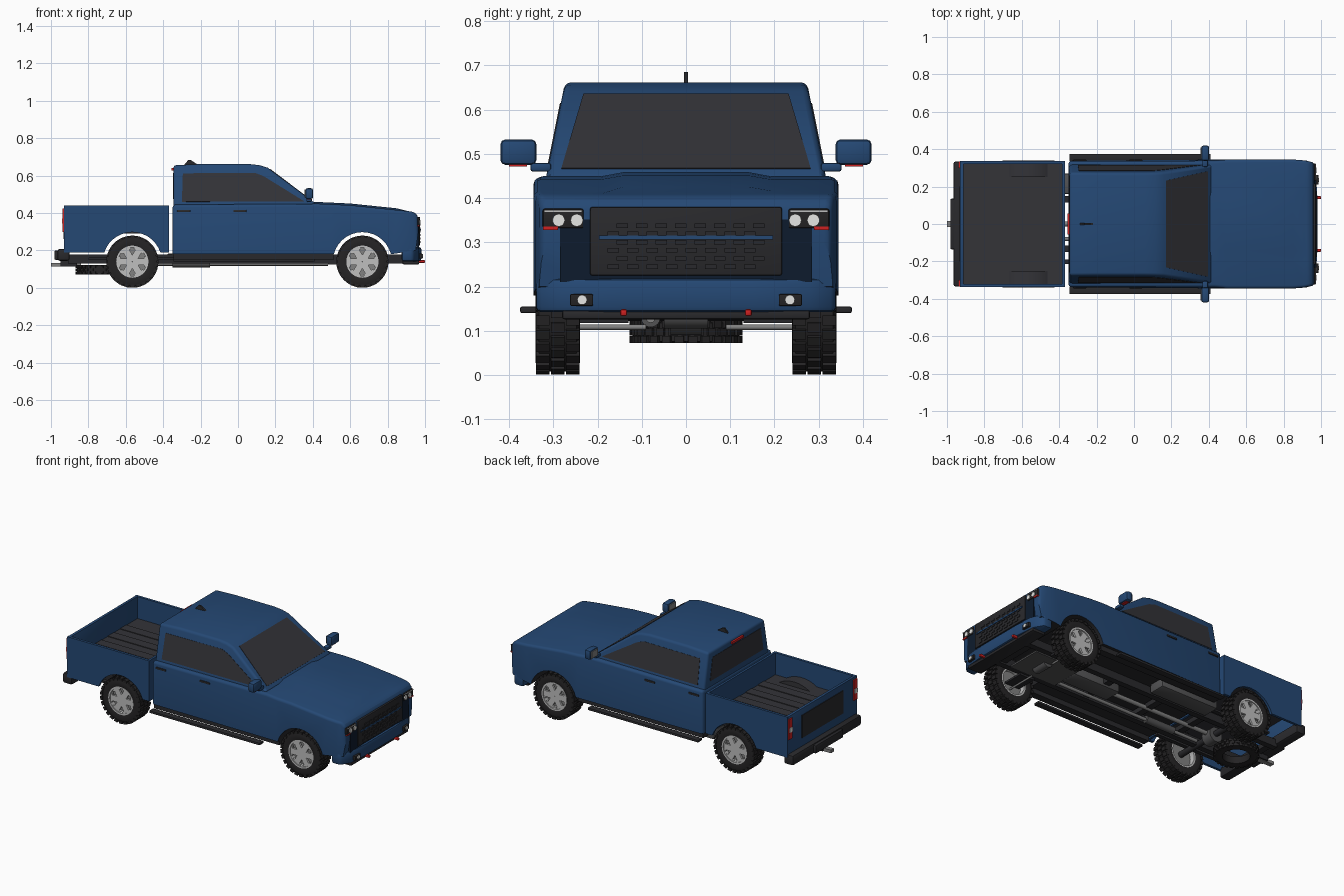
import bpy, bmesh, math
from mathutils import Matrix, Vector

cube = bpy.data.objects.get("Cube")
if cube:
    bpy.data.objects.remove(cube)


def material(name, r, g, b):
    m = bpy.data.materials.new(name)
    m.use_nodes = True
    m.diffuse_color = (r, g, b, 1)
    for node in m.node_tree.nodes:
        if node.type == 'BSDF_PRINCIPLED':
            node.inputs["Base Color"].default_value = (r, g, b, 1)
            node.inputs["Roughness"].default_value = 0.5
    return m


BLUE = material("blue paint", .018, .065, .175)
NAVY = material("deep navy", .004, .011, .026)
TRIM = material("black trim", .022, .022, .025)
GLASS = material("tinted glass", .033, .033, .039)
RUBBER = material("tyre rubber", .018, .017, .018)
STEEL = material("chassis steel", .085, .085, .088)
METAL = material("brushed metal", .22, .22, .22)
SILVER = material("silver alloy", .52, .52, .52)
RED = material("red", .62, .015, .015)
WHITE = material("lamp white", .8, .8, .78)


def add(name, mesh, loc=(0, 0, 0), rot=(0, 0, 0)):
    ob = bpy.data.objects.new(name, mesh)
    ob.location, ob.rotation_euler = loc, rot
    bpy.context.scene.collection.objects.link(ob)
    return ob


def to_mesh(bm, name, *mats, bevel=0, seg=2, above=-9):
    # Round the sharp edges above a height, then smooth only the shallow angles
    bmesh.ops.recalc_face_normals(bm, faces=bm.faces)
    if bevel:
        sharp = [e for e in bm.edges if e.calc_face_angle(0) > .6
                 and (e.verts[0].co.z + e.verts[1].co.z) / 2 > above]
        bmesh.ops.bevel(bm, geom=sharp, offset=bevel, segments=seg, profile=.5,
                        affect='EDGES', clamp_overlap=True)
    bm.normal_update()
    for f in bm.faces:
        f.smooth = True
        if len(mats) > 1 and f.normal.z < -.2:
            f.material_index = 1
    for e in bm.edges:
        e.smooth = e.calc_face_angle(0) < .6
    mesh = bpy.data.meshes.new(name)
    bm.to_mesh(mesh)
    bm.free()
    for m in mats:
        mesh.materials.append(m)
    return mesh


def loft(a, b):
    bm = bmesh.new()
    va, vb = [bm.verts.new(p) for p in a], [bm.verts.new(p) for p in b]
    bm.faces.new(va)
    bm.faces.new(vb[::-1])
    for i in range(len(va)):
        j = (i + 1) % len(va)
        bm.faces.new((va[i], vb[i], vb[j], va[j]))
    return bm


def prism(name, pts, lo, hi, mat, axis='y', bevel=0):
    def place(p, d):
        return (p[0], d, p[1]) if axis == 'y' else (p[0], p[1], d)
    bm = loft([place(p, lo) for p in pts], [place(p, hi) for p in pts])
    return add(name, to_mesh(bm, name, mat, bevel=bevel))


def plate(name, pts, mat, thick=.004):
    pts = [Vector(p) for p in pts]
    n = (pts[1] - pts[0]).cross(pts[2] - pts[0]).normalized() * thick / 2
    return add(name, to_mesh(loft([p + n for p in pts], [p - n for p in pts]), name, mat))


def box(name, x, y, z, mat, bevel=0, both=False):
    for s in ((1, -1) if both else (1,)):
        bm = bmesh.new()
        bmesh.ops.create_cube(bm, size=1)
        for v in bm.verts:
            v.co = [r[0] if c < 0 else r[1] for c, r in zip(v.co, (x, y, z))]
            v.co.y *= s
        add(name, to_mesh(bm, name, mat, bevel=bevel))


def cyl(name, c, r, length, axis, mat, sides=24, both=False):
    rot = {'x': (0, math.pi / 2, 0), 'y': (math.pi / 2, 0, 0), 'z': (0, 0, 0)}[axis]
    for s in ((1, -1) if both else (1,)):
        bm = bmesh.new()
        bmesh.ops.create_cone(bm, cap_ends=True, segments=sides, radius1=r, radius2=r, depth=length)
        add(name, to_mesh(bm, name, mat), (c[0], c[1] * s, c[2]), rot)


def arch(cx, base, r=.158, n=14):
    a0 = math.asin((base - .14) / r)
    angles = [math.pi - a0 - (math.pi - 2 * a0) * i / n for i in range(n + 1)]
    return [(cx + r * math.cos(a), .14 + r * math.sin(a)) for a in angles]


REAR, FRONT = -.565, .665

# Lower body with open front arches, wider fenders and a raised hood centre
profile = ([(-.35, .18)] + arch(FRONT, .18) +
           [(.95, .2), (.965, .3), (.963, .385), (.94, .407), (.6, .442), (.43, .45), (-.35, .445)])
bm = loft([(x, -.338, z) for x, z in profile], [(x, .338, z) for x, z in profile])
cuts = [((x, 0, 0), (1, 0, 0)) for x in (.5, .85, .91)]
cuts += [((0, y, 0), (0, 1, 0)) for y in (-.19, -.14, .14, .19)]
for point, normal in cuts:
    bmesh.ops.bisect_plane(bm, geom=bm.verts[:] + bm.edges[:] + bm.faces[:],
                           plane_co=point, plane_no=normal)
for v in bm.verts:
    if v.co.z > .4 and .42 < v.co.x < .87 and abs(v.co.y) < .15:
        v.co.z += .009
    if v.co.x > .49:
        v.co.y *= 1.02
    if v.co.x > .85:
        v.co.y *= 1 - .05 * ((v.co.x - .85) / .115) ** 2
add("lower_body", to_mesh(bm, "lower_body", BLUE, TRIM, bevel=.022, seg=3, above=.3))


# Cab upper, leaning inwards towards the roof
def half(z):
    return .316 - (z - .45) * .2


roof = [(-.345, .43), (-.345, .655), (-.2, .662), (.06, .662), (.115, .656), (.16, .642),
        (.41, .455), (.42, .43)]
bm = loft([(x, -half(z), z) for x, z in roof], [(x, half(z), z) for x, z in roof])
add("cab_upper", to_mesh(bm, "cab_upper", BLUE, bevel=.022, seg=3, above=.46))

# Glass
side = [(-.3, .46), (-.295, .612), (.09, .615), (.135, .598), (.355, .462)]
for s in (1, -1):
    plate("side_window", [(x, s * half(z), z) for x, z in side], GLASS)
plate("windscreen", [(.395, -.282, .466), (.395, .282, .466), (.17, .232, .635), (.17, -.232, .635)], GLASS)
plate("rear_window", [(-.345, -.26, .475), (-.345, .26, .475), (-.345, .235, .615), (-.345, -.235, .615)], GLASS)
box("high_brake_light", (-.356, -.338), (-.055, .055), (.628, .642), RED)
prism("roof_antenna", [(-.29, .655), (-.265, .685), (-.25, .682), (-.21, .655)], -.005, .005, TRIM)

# Handles, mirrors and side steps
for hx in (-.29, .01):
    box("door_handle", (hx - .035, hx + .035), (.333, .344), (.405, .417), TRIM, .003, True)
box("mirror_arm", (.365, .395), (.305, .352), (.46, .48), BLUE, .006, True)
box("mirror_head", (.36, .402), (.338, .42), (.475, .533), BLUE, .012, True)
box("mirror_glass", (.356, .361), (.348, .41), (.483, .525), METAL, 0, True)
box("mirror_signal", (.37, .392), (.36, .4), (.472, .476), RED, 0, True)
box("side_step", (-.345, .41), (.335, .375), (.14, .155), TRIM, .004, True)

# Load bed
bed = [(-.93, .19)] + arch(REAR, .19) + [(-.37, .19), (-.37, .44), (-.93, .44)]
for s in (1, -1):
    prism("bed_side", bed, s * .322, s * .338, BLUE)
    prism("bed_wheel_cover", arch(REAR, .3, .195), s * .25, s * .323, GLASS)
box("bed_front_wall", (-.384, -.37), (-.325, .325), (.19, .44), BLUE)
box("tailgate", (-.93, -.912), (-.325, .325), (.19, .44), BLUE, .003)
box("tailgate_panel", (-.934, -.928), (-.2, .2), (.26, .4), TRIM)
box("bed_floor", (-.914, -.38), (-.324, .324), (.29, .305), GLASS)
for y in (-.18, -.06, .06, .18):
    box("bed_rib", (-.91, -.385), (y - .03, y + .03), (.304, .309), GLASS)
box("tail_light", (-.938, -.928), (.3, .334), (.3, .425), RED, 0, True)
box("reverse_light", (-.942, -.93), (.304, .33), (.343, .37), WHITE, 0, True)

# Rear bumper and hitch
box("rear_bumper", (-.965, -.9), (-.335, .335), (.145, .208), TRIM, .012)
box("rear_bumper_step", (-.982, -.95), (-.135, .135), (.15, .2), TRIM, .006)
box("hitch_bar", (-1, -.84), (-.015, .015), (.113, .132), METAL)
box("hitch_receiver", (-.95, -.86), (-.025, .025), (.115, .15), TRIM)

# Grille and headlights
box("grille_recess", (.955, .967), (-.285, .285), (.21, .352), NAVY)
box("grille_panel", (.955, .973), (-.217, .217), (.225, .38), TRIM, .005)
for row in range(6):
    z = .245 + row * .0185
    for col in range(8):
        y = (col - 3.5) * .044 + (.01 if row % 2 else -.01)
        box("grille_slot", (.97, .977), (y - .013, y + .013), (z - .005, z + .005), TRIM)
box("grille_bar", (.968, .979), (-.197, .197), (.306, .315), BLUE)
box("headlight_housing", (.925, .97), (.232, .324), (.332, .376), RUBBER, .004, True)
box("headlight_brow", (.93, .973), (.235, .32), (.369, .373), SILVER, 0, True)
box("corner_marker", (.93, .971), (.29, .323), (.328, .336), RED, 0, True)
for y in (.247, .288):
    cyl("headlight_lens", (.967, y, .35), .014, .016, 'x', WHITE, 20, True)

# Front bumper
edge = [(.875, .34), (.935, .338), (.968, .28), (.98, .15)]
prism("front_bumper", edge + [(x, -y) for x, y in edge[::-1]], .142, .218, BLUE, 'z', .012)
box("front_lip", (.88, .968), (-.28, .28), (.126, .146), TRIM, .005)
box("fog_lamp_plate", (.955, .986), (.21, .262), (.156, .183), RUBBER, .003, True)
cyl("fog_lamp", (.985, .235, .17), .011, .01, 'x', WHITE, 20, True)
box("tow_hook", (.94, 1), (.133, .149), (.133, .149), RED, .005, True)


# Wheels: ring sections, tread blocks and spokes shared by every wheel
def ring(bm, section, n=40):
    loops = [[bm.verts.new((r * math.cos(t), y, r * math.sin(t))) for y, r in section]
             for t in (math.tau * i / n for i in range(n))]
    for i in range(n):
        for k in range(len(section)):
            a, b, m = loops[i], loops[(i + 1) % n], (k + 1) % len(section)
            bm.faces.new((a[k], b[k], b[m], a[m]))


def block(bm, angle, r, y, size):
    m = Matrix.Rotation(angle, 4, 'Y') @ Matrix.Translation((r, y, 0)) @ Matrix.Diagonal((*size, 1))
    bmesh.ops.create_cube(bm, size=1, matrix=m)


bm = bmesh.new()
ring(bm, [(-.044, .084), (-.05, .112), (-.042, .132), (.042, .132), (.05, .112), (.044, .084)])
for i in range(26):
    for row in (-1, 0, 1):
        t = math.tau * (i + row * row / 2) / 26
        block(bm, t, .131, row * .034, (.016, .031, .022))
tyre = to_mesh(bm, "tyre", RUBBER)

bm = bmesh.new()
ring(bm, [(-.045, .086), (.046, .086), (.046, .076), (-.045, .076)])
ring(bm, [(.022, .034), (.04, .03), (.04, .001), (.022, .001)], 20)
for i in range(6):
    t = math.tau * i / 6
    block(bm, t, .052, .034, (.06, .012, .036))
    block(bm, t, .071, .034, (.016, .012, .058))
rim = to_mesh(bm, "rim", SILVER)

bm = bmesh.new()
ring(bm, [(-.012, .08), (.012, .08), (.012, .001), (-.012, .001)])
backing = to_mesh(bm, "brake_backing", METAL)

for wx, label in ((FRONT, "front"), (REAR, "rear")):
    for s in (1, -1):
        for mesh, part in ((tyre, "tyre"), (rim, "rim"), (backing, "brake")):
            add(label + "_" + part, mesh, (wx, s * .29, .14), (0, 0, 0 if s > 0 else math.pi))
spare = add("spare_tyre", tyre, (-.74, 0, .097), (math.pi / 2, 0, 0))
spare.scale = (.92, .5, .92)

# Chassis
box("frame_rail", (-.91, .92), (.115, .15), (.13, .178), TRIM, 0, True)
box("sill", (-.345, .51), (.28, .325), (.15, .182), TRIM, 0, True)
for cx in (-.88, -.4, -.1, .25, .5, .85):
    box("cross_member", (cx - .02, cx + .02), (-.12, .12), (.14, .17), TRIM)
cyl("rear_axle", (REAR, 0, .14), .018, .54, 'y', TRIM, 16)
cyl("rear_differential", (REAR, 0, .135), .045, .07, 'y', STEEL, 20)
cyl("front_axle_shaft", (FRONT, .19, .108), .006, .2, 'y', METAL, 12, True)
box("suspension_arm", (FRONT - .05, FRONT + .05), (.13, .26), (.118, .13), TRIM, 0, True)
cyl("front_differential", (FRONT, 0, .135), .03, .1, 'y', STEEL, 20)
cyl("drive_shaft", (-.2, 0, .145), .013, .72, 'x', METAL, 16)
box("gearbox", (.15, .48), (-.06, .06), (.125, .18), STEEL, .015)
box("skid_plate", (.48, .8), (-.11, .11), (.126, .136), STEEL)
box("fuel_tank", (-.38, .02), (.16, .27), (.125, .185), STEEL, .012)
cyl("exhaust_pipe", (-.02, -.08, .128), .01, 1, 'x', METAL, 12)
cyl("silencer", (-.25, -.08, .13), .022, .2, 'x', STEEL, 16)
box("leaf_spring", (-.8, -.33), (.19, .215), (.15, .162), TRIM, 0, True)
